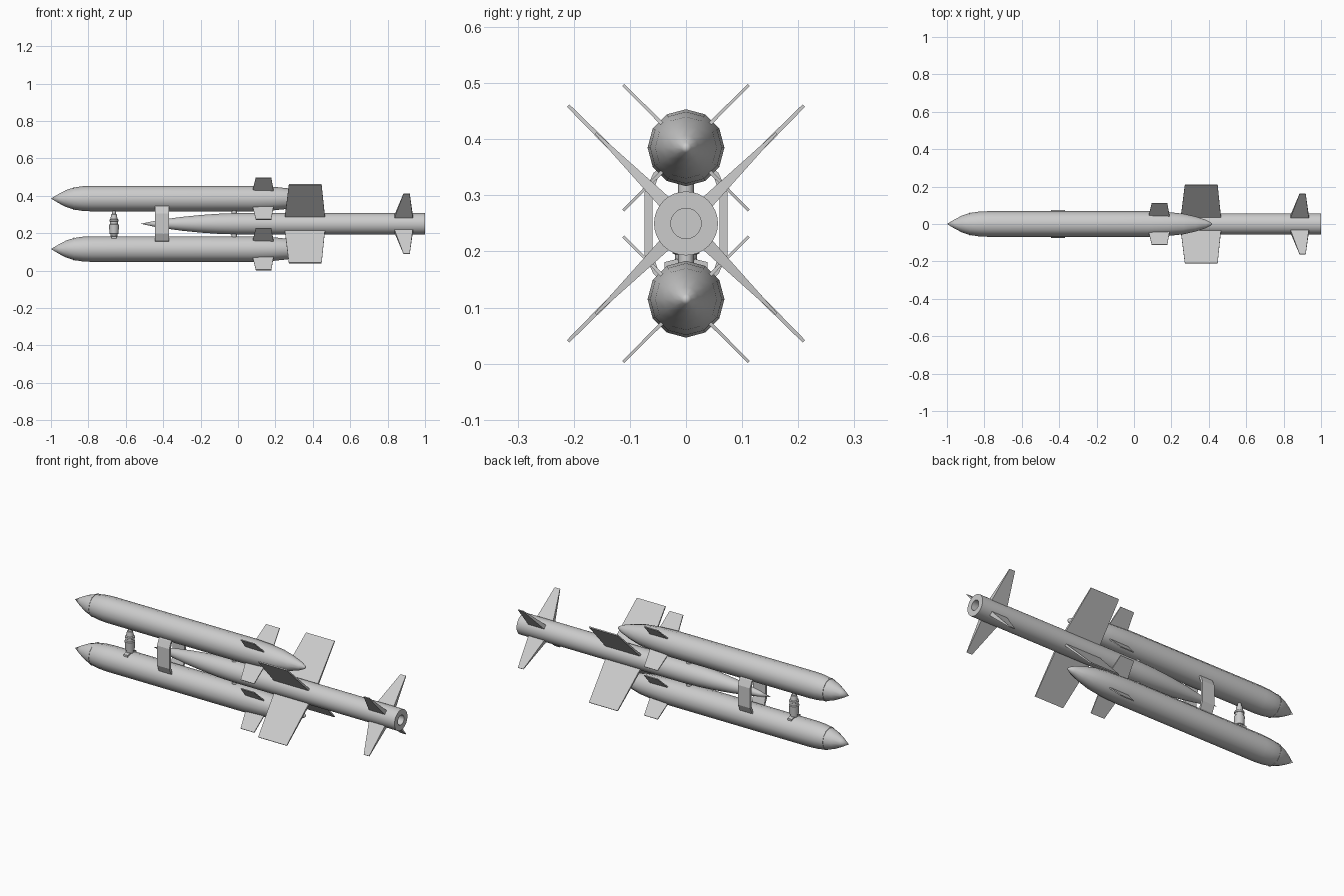
import bpy, bmesh, math
from mathutils import Vector

cube = bpy.data.objects.get("Cube")
if cube:
    bpy.data.objects.remove(cube)

grey = bpy.data.materials.new("light grey paint")
grey.use_nodes = True
GREY = (0.6, 0.6, 0.6, 1)
grey.diffuse_color = GREY
grey.node_tree.nodes["Principled BSDF"].inputs["Base Color"].default_value = GREY

MID = 0.25       # height of the missile axis
OFFSET = 0.135   # booster axes lie this far above and below it


def finish(name, bm, smooth=None):
    bmesh.ops.remove_doubles(bm, verts=bm.verts, dist=1e-5)
    bmesh.ops.recalc_face_normals(bm, faces=bm.faces)
    mesh = bpy.data.meshes.new(name)
    bm.to_mesh(mesh)
    bm.free()
    obj = bpy.data.objects.new(name, mesh)
    bpy.context.collection.objects.link(obj)
    mesh.materials.append(grey)
    if smooth:
        bpy.ops.object.select_all(action='DESELECT')
        obj.select_set(True)
        bpy.context.view_layer.objects.active = obj
        bpy.ops.object.shade_smooth_by_angle(angle=math.radians(smooth))
    return obj


def lathe(name, profile, origin, sides, upright=False, smooth=40):
    """Turn (position, radius) pairs about the x axis, or z if upright."""
    bm = bmesh.new()
    rings = []
    for p, r in profile:
        ring = []
        for i in range(sides):
            a = math.tau * i / sides
            c, s = r * math.cos(a), r * math.sin(a)
            v = Vector((c, s, p)) if upright else Vector((p, c, s))
            ring.append(bm.verts.new(v + Vector(origin)))
        rings.append(ring)
    for a, b in zip(rings, rings[1:]):
        for i in range(sides):
            j = (i + 1) % sides
            bm.faces.new((a[i], a[j], b[j], b[i]))
    return finish(name, bm, smooth)


def fins(name, z, inner, outer, root, tip, thick_root, thick_tip):
    """Four tapered fins in an X around an axis at height z."""
    for n in range(4):
        a = math.radians(45 + 90 * n)
        out = Vector((0, math.cos(a), math.sin(a)))
        side = Vector((0, -math.sin(a), math.cos(a)))
        bm = bmesh.new()
        for r, (x0, x1), t in ((inner, root, thick_root), (outer, tip, thick_tip)):
            for x in (x0, x1):
                for s in (-t / 2, t / 2):
                    bm.verts.new(Vector((x, 0, z)) + out * r + side * s)
        bmesh.ops.convex_hull(bm, input=bm.verts)
        bmesh.ops.dissolve_limit(bm, angle_limit=0.01, verts=bm.verts, edges=bm.edges)
        finish(f"{name}_{n + 1}", bm)


def block(name, x0, x1, outline):
    """Extrude a closed (y, z) outline along x."""
    bm = bmesh.new()
    face = bm.faces.new([bm.verts.new((x0, y, z)) for y, z in outline])
    new = bmesh.ops.extrude_face_region(bm, geom=[face])["geom"]
    bmesh.ops.translate(bm, vec=(x1 - x0, 0, 0),
                        verts=[v for v in new if isinstance(v, bmesh.types.BMVert)])
    return finish(name, bm)


# Central missile with pointed nose and hollow nozzle
lathe("missile_body", [(-0.52, 0), (-0.44, 0.017), (-0.38, 0.026), (-0.3, 0.037),
                       (-0.2, 0.047), (-0.1, 0.054), (0, 0.057), (1, 0.057),
                       (1, 0.027), (0.95, 0.027), (0.95, 0)], (0, 0, MID), 32)
fins("main_wing", MID, 0.05, 0.297, (0.25, 0.465), (0.272, 0.447), 0.012, 0.006)
fins("tail_fin", MID, 0.05, 0.228, (0.835, 0.935), (0.885, 0.918), 0.024, 0.004)

# Twin boosters
booster = [(-1, 0), (-0.96, 0.024), (-0.92, 0.045), (-0.877, 0.059), (-0.83, 0.066),
           (-0.78, 0.0685), (0.08, 0.0685), (0.18, 0.064), (0.265, 0.055),
           (0.33, 0.04), (0.385, 0.022), (0.41, 0.009), (0.418, 0)]
for label, sign in (("upper", 1), ("lower", -1)):
    z = MID + sign * OFFSET
    lathe(f"{label}_booster", booster, (0, 0, z), 12)
    # Seam ring behind the nose
    lathe(f"{label}_nose_seam", [(-0.88, 0.057), (-0.88, 0.0605), (-0.874, 0.0615),
                                 (-0.874, 0.057)], (0, 0, z), 12)
    fins(f"{label}_booster_fin", z, 0.06, 0.158, (0.078, 0.19), (0.095, 0.178), 0.006, 0.005)
    # Short post joining booster and missile
    ends = sorted((MID + sign * 0.05, MID + sign * 0.075))
    lathe(f"{label}_post", [(ends[0], 0), (ends[0], 0.014), (ends[1], 0.014), (ends[1], 0)],
          (-0.02, 0, 0), 12, upright=True)

# Bent side straps holding the boosters together
half = [(0.052, 0.095), (0.058, 0.09), (0.074, 0.055)]
inside = [(0.06, 0.052), (0.048, 0.088)]
for label, s in (("left", 1), ("right", -1)):
    top = [(y * s, MID + h) for y, h in half]
    low = [(y * s, MID - h) for y, h in reversed(half)]
    low_in = [(y * s, MID - h) for y, h in reversed(inside)]
    top_in = [(y * s, MID + h) for y, h in inside]
    block(f"{label}_strap", -0.445, -0.37, top + low + low_in + top_in)

# Stepped actuator between the booster noses
lathe("front_actuator", [(0.165, 0), (0.165, 0.012), (0.185, 0.02), (0.195, 0.02),
                         (0.197, 0.024), (0.245, 0.027), (0.248, 0.022), (0.262, 0.022),
                         (0.264, 0.025), (0.272, 0.025), (0.275, 0.019), (0.3, 0.015),
                         (0.302, 0.011), (0.325, 0.009), (0.325, 0)],
      (-0.663, 0, 0), 16, upright=True, smooth=30)
block("actuator_base", -0.675, -0.65,
      [(-0.038, 0.165), (0.038, 0.165), (0.038, 0.181), (0.015, 0.187),
       (-0.015, 0.187), (-0.038, 0.181)])
